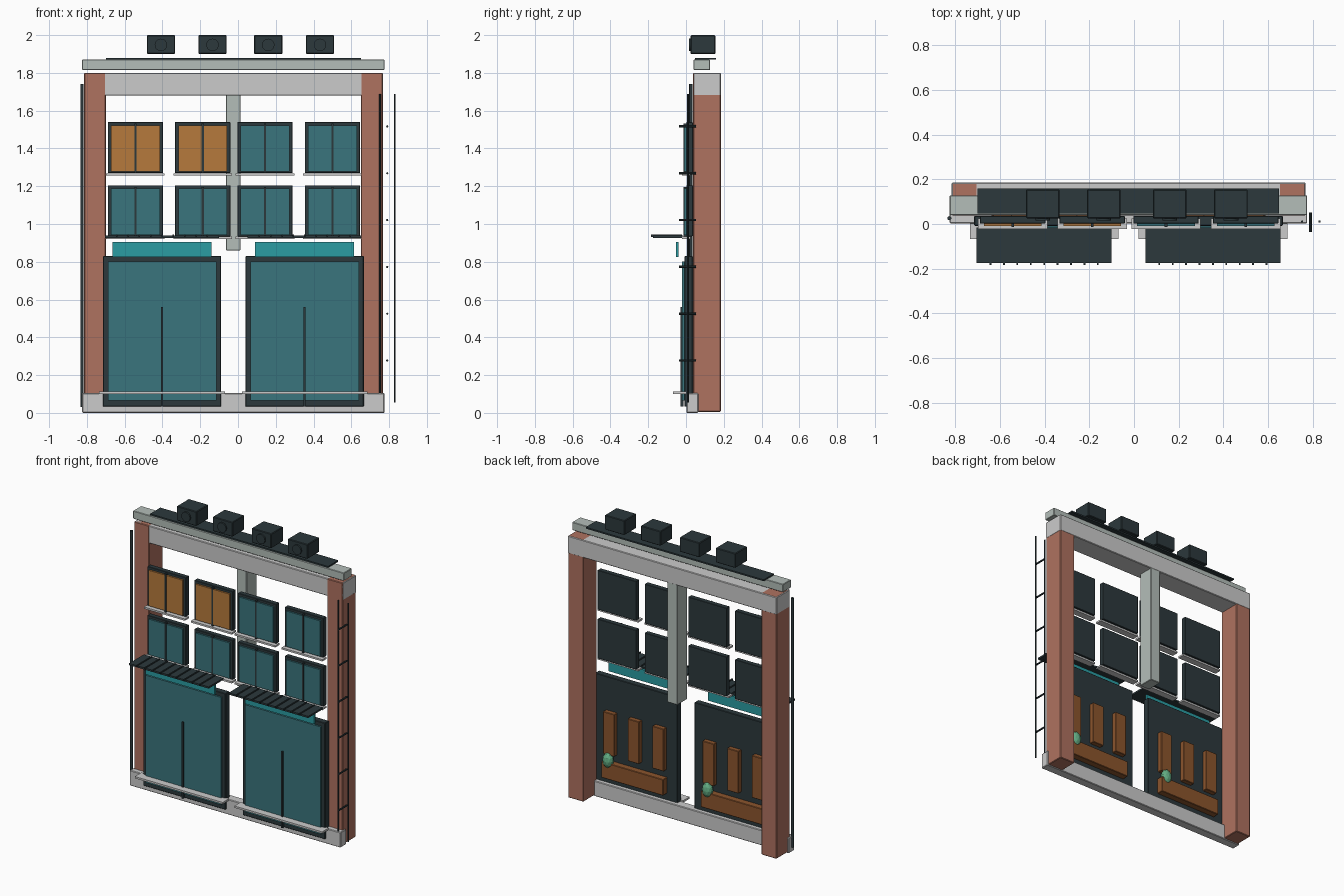
import bpy
from math import pi

if "Cube" in bpy.data.objects:
    bpy.data.objects.remove(bpy.data.objects["Cube"])


def mat(name, r, g, b):
    m = bpy.data.materials.new(name)
    m.diffuse_color = (r, g, b, 1)
    m.use_nodes = True
    m.node_tree.nodes["Principled BSDF"].inputs["Base Color"].default_value = m.diffuse_color
    return m


BRICK = mat("brick", .43, .168, .117)
DARK = mat("dark_metal", .025, .04, .045)
STONE = mat("weathered_stone", .456, .515, .485)
TEAL = mat("teal_glass", .042, .178, .205)
AMBER = mat("lit_glass", .47, .195, .045)
SIGN = mat("sign_teal", .024, .333, .36)
WOOD = mat("wood", .26, .09, .026)
LEAF = mat("leaf", .12, .4, .22)


def finish(o, name, m, bevel=0):
    o.name = name
    if m:
        o.data.materials.append(m)
    if bevel:
        b = o.modifiers.new("bevel", 'BEVEL')
        b.width, b.segments = bevel, 1
    return o


def box(name, x, y, z, m=None, bevel=0):
    """Box from (min, max) ranges on each axis."""
    bpy.ops.mesh.primitive_cube_add(size=1, location=[sum(r) / 2 for r in (x, y, z)])
    o = bpy.context.object
    o.scale = [r[1] - r[0] for r in (x, y, z)]
    bpy.ops.object.transform_apply(location=False, rotation=False, scale=True)
    return finish(o, name, m, bevel)


def rod(name, loc, radius, length, m, along_y=False, sides=12):
    bpy.ops.mesh.primitive_cylinder_add(vertices=sides, radius=radius, depth=length, location=loc,
                                        rotation=(pi / 2 if along_y else 0, 0, 0))
    o = finish(bpy.context.object, name, m)
    bpy.ops.object.shade_smooth_by_angle()
    return o


def span(c, half):
    return (c - half, c + half)


# Masonry frame
box("left_pier", (-.815, -.70), (.038, .184), (.005, 1.80), BRICK, .004)
box("right_pier", (.65, .767), (.038, .184), (.005, 1.80), BRICK, .004)
box("lintel", (-.816, .768), (.039, .185), (1.68, 1.80), None, .004)
box("base_plinth", (-.825, .775), (.003, .065), (0, .105), None, .004)
box("cornice", (-.825, .775), (.04, .128), (1.815, 1.87), STONE, .003)
box("centre_post", (-.063, .013), (.075, .184), (.86, 1.69), STONE, .003)

# Roof strip and vent units
box("roof_strip", (-.70, .65), (.047, .158), (1.87, 1.88), DARK)
for x in (-.408, -.135, .160, .434):
    box("vent_unit", span(x, .075), (.025, .155), (1.90, 2.0), DARK, .004)
    rod("vent_fan", (x, .021, 1.948), .033, .012, DARK, True, 20)

# Upper windows with sills
for row, z in enumerate((1.27, .935)):
    for i, x in enumerate((-.543, -.187, .143, .50)):
        glass = AMBER if row == 0 and i < 2 else TEAL
        box("window_frame", span(x, .146), (.002, .036), (z, z + .27), DARK, .002)
        box("window_glass", span(x, .129), (-.010, .004), (z + .008, z + .252), glass)
        box("window_mullion", span(x, .006), (-.014, .004), (z, z + .262), DARK)
        box("window_sill", span(x, .155), (-.022, .025), (z - .014, z - .002))

# Shopfronts: door, awning, sign and display behind
for x in (-.402, .353):
    box("shop_frame", span(x, .313), (-.008, .036), (.033, .83), DARK, .003)
    box("shop_glass", span(x, .287), (-.020, -.004), (.065, .802), TEAL)
    box("shop_door_bar", span(x, .005), (-.029, -.012), (.035, .56), DARK)
    box("shop_sill", span(x, .333), (-.068, .003), (.10, .113))
    box("shop_sign", span(x, .262), (-.053, -.040), (.826, .905), SIGN)
    box("awning", span(x, .302), (-.175, -.015), (.926, .938), DARK)
    for i in range(9):
        box("awning_rib", span(x + (i - 4) * .06, .004), (-.184, -.02), (.932, .944), DARK)
    box("display_counter", span(x, .235), (.03, .08), (.15, .26), WOOD, .003)
    for dx in (-.187, 0, .187):
        box("display_panel", span(x + dx, .043), (.03, .068), (.31, .60), WOOD, .003)
    bpy.ops.mesh.primitive_ico_sphere_add(subdivisions=2, radius=.038, location=(x + .19, .068, .275))
    plant = finish(bpy.context.object, "display_plant", LEAF)
    plant.scale = (1, .85, 1.35)

# Drainpipe and side ladder
rod("drainpipe", (-.826, .026, .885), .009, 1.71, DARK)
for x in (.752, .83):
    rod("ladder_rail", (x, .011, .872), .005, 1.635, DARK, sides=8)
for i in range(6):
    rod("ladder_rung", (.79, .008, .277 + i * .248), .006, .088, DARK, True, 8)
